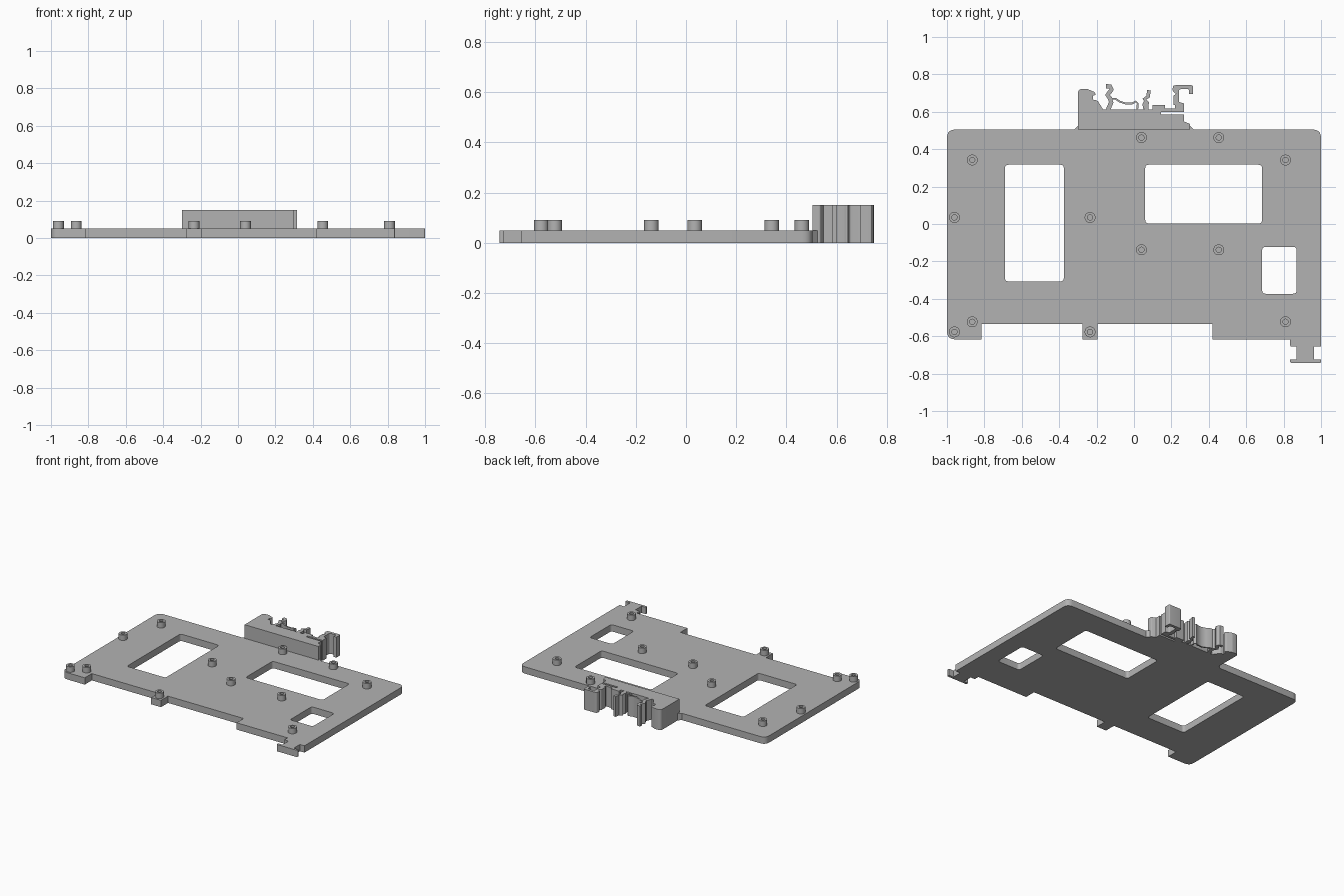
import bpy, bmesh, math
from mathutils import Vector

cube = bpy.data.objects.get("Cube")
if cube:
    bpy.data.objects.remove(cube, do_unlink=True)

grey = bpy.data.materials.new("plastic grey")
grey.use_nodes = True
colour = (0.45, 0.45, 0.45, 1)
grey.diffuse_color = colour
grey.node_tree.nodes["Principled BSDF"].inputs["Base Color"].default_value = colour


def rounded(points, radius=0.0, steps=5):
    """Round polygon corners; a point may carry its own radius as third value."""
    out = []
    for i, p in enumerate(points):
        r = p[2] if len(p) > 2 else radius
        here = Vector(p[:2])
        a = Vector(points[i - 1][:2]) - here
        b = Vector(points[(i + 1) % len(points)][:2]) - here
        if r == 0:
            out.append(here)
            continue
        half = a.angle(b) / 2
        cut = min(r / math.tan(half), 0.49 * a.length, 0.49 * b.length)
        start, end = here + a.normalized() * cut, here + b.normalized() * cut
        for k in range(steps + 1):
            t = k / steps
            out.append(start * (1 - t) ** 2 + here * 2 * t * (1 - t) + end * t * t)
    return out


def rectangle(x0, y0, x1, y1):
    return [(x0, y0), (x1, y0), (x1, y1), (x0, y1)]


def ribbon(path, width):
    """Closed outline of constant width around a path."""
    pts = [Vector(p) for p in path]
    left, right = [], []
    for i, p in enumerate(pts):
        d = (pts[min(i + 1, len(pts) - 1)] - pts[max(i - 1, 0)]).normalized()
        side = Vector((-d.y, d.x)) * width / 2
        left.append(p + side)
        right.append(p - side)
    return left + right[::-1]


def extrude(name, loops, z0, z1):
    """Solid from an outer loop plus hole loops."""
    curve = bpy.data.curves.new(name + "_outline", "CURVE")
    curve.dimensions, curve.fill_mode = "2D", "BOTH"
    curve.extrude = (z1 - z0) / 2
    for loop in loops:
        spline = curve.splines.new("POLY")
        spline.points.add(len(loop) - 1)
        for point, v in zip(spline.points, loop):
            point.co = (v[0], v[1], 0, 1)
        spline.use_cyclic_u = True
    temp = bpy.data.objects.new(name + "_temp", curve)
    bpy.context.collection.objects.link(temp)
    bpy.context.view_layer.update()
    mesh = bpy.data.meshes.new_from_object(
        temp.evaluated_get(bpy.context.evaluated_depsgraph_get()))
    bpy.data.objects.remove(temp, do_unlink=True)
    bpy.data.curves.remove(curve)
    bm = bmesh.new()
    bm.from_mesh(mesh)
    bmesh.ops.remove_doubles(bm, verts=bm.verts, dist=0.0001)
    bmesh.ops.recalc_face_normals(bm, faces=bm.faces)
    bmesh.ops.translate(bm, verts=bm.verts, vec=(0, 0, (z0 + z1) / 2))
    bm.to_mesh(mesh)
    bm.free()
    mesh.materials.clear()
    mesh.materials.append(grey)
    obj = bpy.data.objects.new(name, mesh)
    bpy.context.collection.objects.link(obj)
    bpy.ops.object.select_all(action="DESELECT")
    obj.select_set(True)
    bpy.context.view_layer.objects.active = obj
    bpy.ops.object.shade_smooth_by_angle(angle=math.radians(35))
    return obj


THICK, CLIP_TOP = 0.05, 0.15
BACK, FRONT, LIP = 0.505, -0.535, -0.617

# Base plate with lower tabs, a T-shaped foot and three windows
plate = rounded([
    (-1, BACK, 0.045), (-1, LIP, 0.045), (-0.815, LIP), (-0.815, FRONT),
    (-0.275, FRONT), (-0.275, LIP), (-0.195, LIP), (-0.195, FRONT),
    (0.42, FRONT), (0.42, LIP), (0.835, LIP), (0.835, -0.655, 0.008),
    (0.87, -0.655), (0.87, -0.725), (0.835, -0.725), (0.835, -0.743, 0.008),
    (1, -0.743, 0.008), (1, -0.725), (0.962, -0.725), (0.962, -0.655),
    (1, -0.655), (1, BACK, 0.045),
    (0.32, BACK), (0.3, BACK + 0.02), (-0.3, BACK + 0.02), (-0.32, BACK)])
windows = [(-0.69, -0.307, -0.375, 0.317), (0.06, 0.003, 0.685, 0.317),
           (0.685, -0.373, 0.87, -0.122)]
extrude("base_plate", [plate] + [rounded(rectangle(*w), 0.02) for w in windows], 0, THICK)


# Hollow standoffs
def circle(x, y, r, n=24):
    return [(x + r * math.cos(math.tau * i / n), y + r * math.sin(math.tau * i / n))
            for i in range(n)]


spots = [(x, y) for x in (-0.865, 0.81) for y in (0.342, -0.523)]
spots += [(x, y) for x in (-0.96, -0.235) for y in (0.035, -0.577)]
spots += [(x, y) for x in (0.04, 0.453) for y in (0.462, -0.138)]
for i, (x, y) in enumerate(spots):
    extrude(f"standoff_{i + 1}", [circle(x, y, 0.029), circle(x, y, 0.014)],
            THICK - 0.002, 0.09)

# Rail clip body with its solid left jaw and a slot on the right
body = rounded([
    (-0.3, BACK), (0.3, BACK), (0.3, 0.535, 0.008), (0.268, 0.548), (0.268, 0.585),
    (0.145, 0.585), (0.145, 0.6), (0.268, 0.6), (0.268, 0.64, 0.01),
    (0.22, 0.64), (0.22, 0.618), (0.165, 0.618), (0.165, 0.635), (0.1, 0.635),
    (0.1, 0.612), (-0.165, 0.612), (-0.195, 0.66, 0.02), (-0.22, 0.665),
    (-0.22, 0.685), (-0.205, 0.69), (-0.21, 0.705, 0.01), (-0.25, 0.722, 0.03),
    (-0.3, 0.722, 0.035)])
extrude("clip_body", [body], 0, CLIP_TOP)

# Thin spring fingers and the hooked jaw
fingers = {
    "spring_finger": ([(-0.14, 0.608), (-0.122, 0.65), (-0.13, 0.675), (-0.142, 0.69),
                       (-0.13, 0.705), (-0.12, 0.72), (-0.128, 0.735), (-0.15, 0.737)], 0.024),
    "spring_wave": ([(-0.122, 0.67), (-0.1, 0.67), (-0.075, 0.654), (-0.045, 0.644),
                     (-0.01, 0.645), (0.01, 0.655), (0.02, 0.645), (0.017, 0.608)], 0.01),
    "latch_finger": ([(0.066, 0.608), (0.07, 0.65), (0.055, 0.668), (0.075, 0.68),
                      (0.08, 0.715)], 0.02),
    "latch_spur": ([(0.06, 0.615), (0.055, 0.64), (0.065, 0.66)], 0.02),
}
for name, (path, width) in fingers.items():
    extrude(name, [ribbon(path, width)], 0, CLIP_TOP)

hook = rounded([
    (0.268, 0.636), (0.21, 0.636), (0.21, 0.685, 0.012), (0.225, 0.695), (0.207, 0.71, 0.01),
    (0.207, 0.742, 0.025), (0.315, 0.742, 0.008), (0.315, 0.694), (0.293, 0.694),
    (0.293, 0.722, 0.008), (0.24, 0.722, 0.015), (0.24, 0.652, 0.01), (0.268, 0.645)])
extrude("hook_jaw", [hook], 0, CLIP_TOP)
